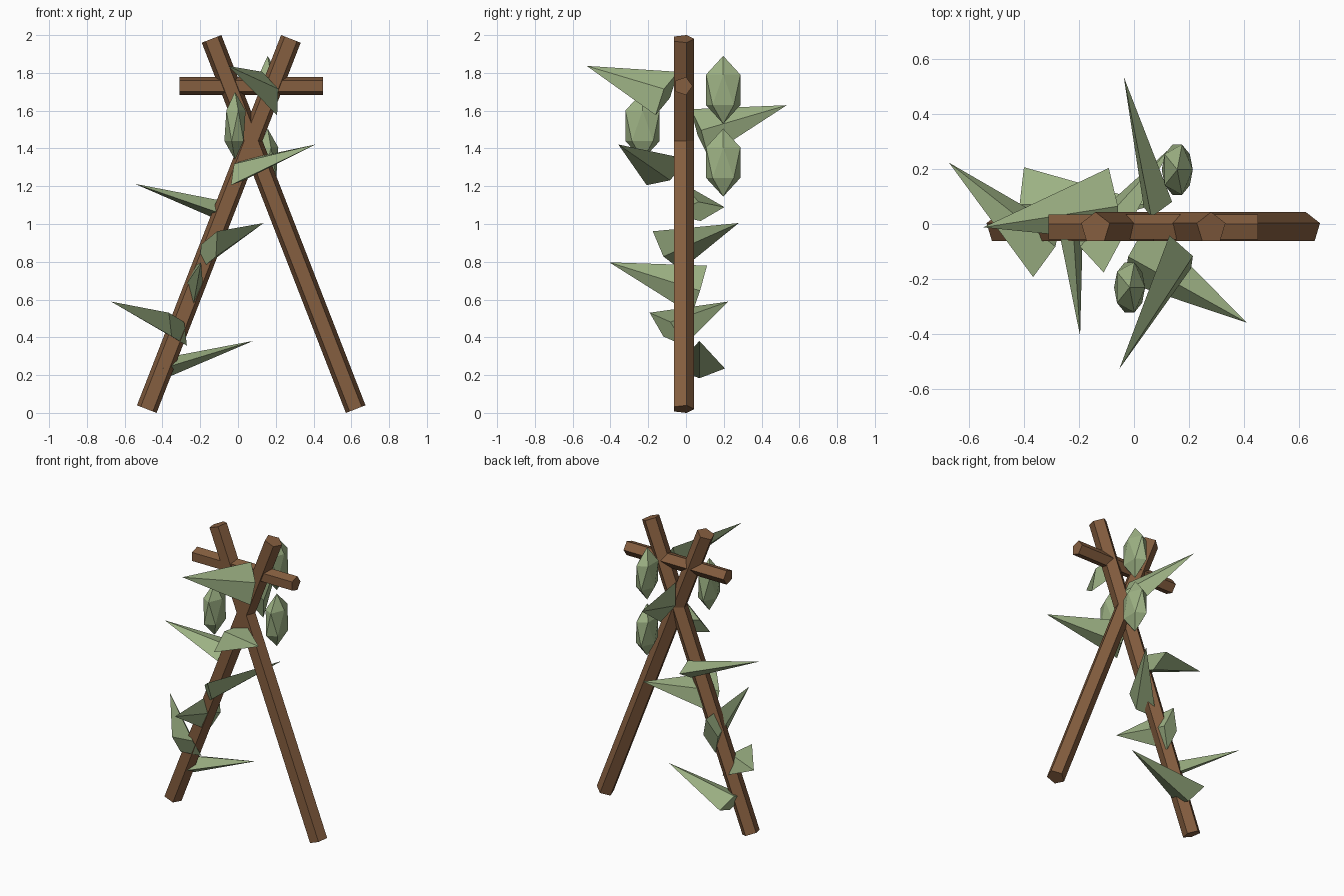
import bpy, bmesh, math
from mathutils import Matrix, Vector

if "Cube" in bpy.data.objects:
    bpy.data.objects.remove(bpy.data.objects["Cube"])


def material(name, rgb):
    m = bpy.data.materials.new(name)
    m.diffuse_color = (*rgb, 1)
    m.use_nodes = True
    m.node_tree.nodes["Principled BSDF"].inputs["Base Color"].default_value = m.diffuse_color
    return m


WOOD = material("brown wood", (0.235, 0.112, 0.050))
LEAF = material("leaf green", (0.335, 0.440, 0.230))
POLE_Y = -0.015


def add(name, bm, mat, matrix):
    bm.transform(matrix)
    bmesh.ops.recalc_face_normals(bm, faces=bm.faces)
    me = bpy.data.meshes.new(name)
    bm.to_mesh(me)
    bm.free()
    me.materials.append(mat)
    ob = bpy.data.objects.new(name, me)
    bpy.context.collection.objects.link(ob)


def cone(sides, r1, r2, depth):
    bm = bmesh.new()
    bmesh.ops.create_cone(bm, cap_ends=True, segments=sides,
                          radius1=r1, radius2=r2, depth=depth)
    return bm


def bar(name, a, b, r):
    # five-sided bar in the XZ plane, ridge towards the back
    a, b = Vector((a[0], POLE_Y, a[1])), Vector((b[0], POLE_Y, b[1]))
    d = b - a
    turn = Matrix.Rotation(math.atan2(d.x, d.z), 4, 'Y')
    add(name, cone(5, r, r, d.length), WOOD, Matrix.Translation((a + b) / 2) @ turn)


# Crossed poles and top bar
bar("vine_pole", (-0.483, 0.02), (0.28, 1.98), 0.0585)
bar("bare_pole", (0.623, 0.02), (-0.14, 1.98), 0.0585)
bar("crossbar", (-0.31, 1.73), (0.45, 1.73), 0.05)

# Leaves: flattened four-sided spikes climbing the pole, turned by the golden angle
for i in range(8):
    z = 0.235 + 0.208 * i
    base = Vector((-0.483 + 0.3895 * (z - 0.02), POLE_Y + (0.086 if i % 2 == 0 else -0.086), z))
    az = math.radians(137.5 * i)
    d = Vector((0.479 * math.cos(az), 0.479 * math.sin(az), 0.146))
    rot = Vector((0, 0, 1)).rotation_difference(d).to_matrix().to_4x4()
    add(f"leaf_{i + 1}", cone(4, 0.135, 0, d.length), LEAF,
        Matrix.Translation(base + d / 2) @ rot @ Matrix.Diagonal((0.4, 1, 1, 1)))

# Hanging pods
for i, p in enumerate([(0.157, 0.197, 1.71), (0.157, 0.197, 1.325), (-0.016, -0.23, 1.52)]):
    bm = bmesh.new()
    bmesh.ops.create_icosphere(bm, subdivisions=1, radius=1)
    add(f"pod_{i + 1}", bm, LEAF,
        Matrix.Translation(p) @ Matrix.Diagonal((0.063, 0.107, 0.18, 1)))
